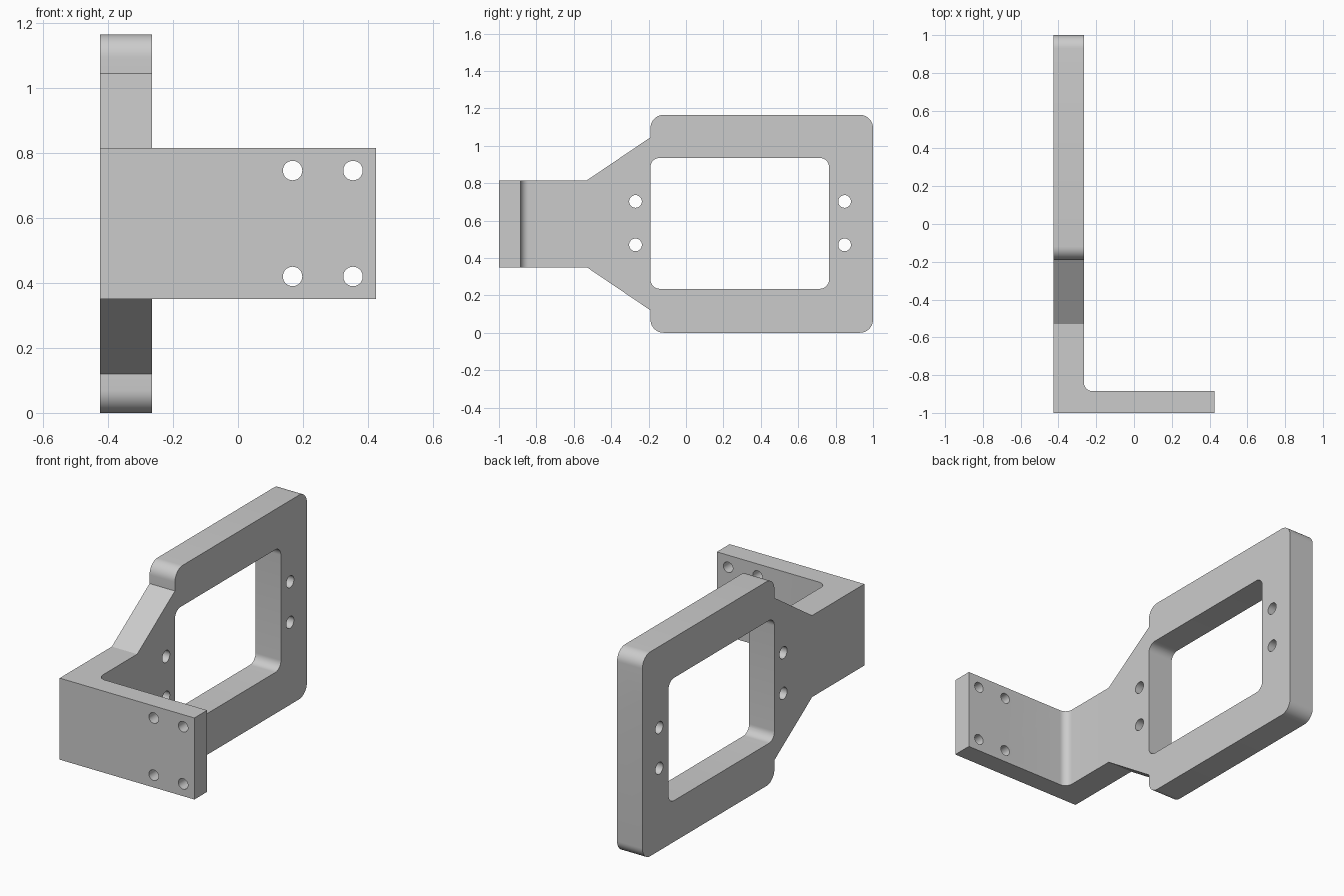
import bpy
import bmesh
from math import radians, pi, tan
from mathutils import Vector, Matrix

cube = bpy.data.objects.get("Cube")
if cube:
    bpy.data.objects.remove(cube, do_unlink=True)

grey = bpy.data.materials.new("plain grey")
grey.use_nodes = True
grey.diffuse_color = (0.6, 0.6, 0.6, 1)
grey.node_tree.nodes["Principled BSDF"].inputs["Base Color"].default_value = grey.diffuse_color


def rounded(corners, steps=10):
    """Outline from (a, b, radius) corners, each replaced by a tangent arc."""
    pts = []
    for i, (a, b, r) in enumerate(corners):
        p = Vector((a, b))
        if r == 0:
            pts.append(p)
            continue
        u = (Vector(corners[i - 1][:2]) - p).normalized()
        v = (Vector(corners[(i + 1) % len(corners)][:2]) - p).normalized()
        half = u.angle(v) / 2
        reach = r / tan(half)
        centre = p + (u + v).normalized() * (reach ** 2 + r ** 2) ** 0.5
        start, end = p + u * reach - centre, p + v * reach - centre
        sweep = start.angle_signed(end)
        for k in range(steps + 1):
            pts.append(centre + Matrix.Rotation(-sweep * k / steps, 2) @ start)
    return pts


def prism(name, outline, place, low, high):
    """Extrude a flat outline; place maps (a, b, depth) to x, y, z."""
    bm = bmesh.new()
    face = bm.faces.new([bm.verts.new(place(a, b, low)) for a, b in outline])
    top = bmesh.ops.extrude_face_region(bm, geom=[face])["geom"]
    shift = Vector(place(0, 0, high)) - Vector(place(0, 0, low))
    bmesh.ops.translate(bm, vec=shift, verts=[g for g in top if isinstance(g, bmesh.types.BMVert)])
    bmesh.ops.recalc_face_normals(bm, faces=bm.faces)
    mesh = bpy.data.meshes.new(name)
    bm.to_mesh(mesh)
    bm.free()
    mesh.materials.append(grey)
    obj = bpy.data.objects.new(name, mesh)
    bpy.context.collection.objects.link(obj)
    return obj


def combine(target, tool, operation):
    tool.hide_render = True
    mod = target.modifiers.new(operation.lower(), "BOOLEAN")
    mod.operation, mod.solver, mod.object = operation, "EXACT", tool
    bpy.context.view_layer.objects.active = target
    bpy.ops.object.modifier_apply(modifier=mod.name)
    bpy.data.objects.remove(tool, do_unlink=True)


def along_x(a, b, d):
    return (d, a, b)


def along_y(a, b, d):
    return (a, d, b)


def along_z(a, b, d):
    return (a, b, d)


def circle(a, b, r):
    return [Vector((a, b)) + Matrix.Rotation(2 * pi * k / 32, 2) @ Vector((r, 0)) for k in range(32)]


# Bracket: L-shaped plan with a filleted inner corner
thick, inner = -0.265, -0.885
plan = [(-0.425, -1, 0), (0.425, -1, 0), (0.425, inner, 0),
        (thick, inner, 0.045), (thick, 1, 0), (-0.425, 1, 0)]
bracket = prism("bracket", rounded(plan), along_z, -0.2, 1.4)

# Side silhouette: arm, flared neck and rounded frame, mirrored about mid height
mid = 0.5825
upper = [(-1.2, 0.2325, 0), (-0.53, 0.2325, 0), (-0.19, 0.4625, 0),
         (-0.19, mid, 0.07), (1, mid, 0.07)]
side = [(y, mid + h, r) for y, h, r in upper]
side += [(y, mid - h, r) for y, h, r in reversed(upper)]
combine(bracket, prism("side_silhouette", rounded(side), along_x, -0.7, 0.7), "INTERSECT")

# Window opening
window = [(-0.19, 0.235, 0.05), (0.765, 0.235, 0.05), (0.765, 0.935, 0.05), (-0.19, 0.935, 0.05)]
combine(bracket, prism("window_cutter", rounded(window), along_x, -0.6, 0), "DIFFERENCE")

# Screw holes through the frame
for y in (-0.27, 0.848):
    for z in (0.47, 0.702):
        combine(bracket, prism("frame_hole", circle(y, z, 0.034), along_x, -0.6, 0), "DIFFERENCE")

# Screw holes through the front flange
for x in (0.168, 0.354):
    for z in (0.42, 0.746):
        combine(bracket, prism("flange_hole", circle(x, z, 0.03), along_y, -1.2, -0.7), "DIFFERENCE")

bpy.ops.object.select_all(action="DESELECT")
bracket.select_set(True)
bpy.context.view_layer.objects.active = bracket
bpy.ops.object.shade_smooth_by_angle(angle=radians(30))
